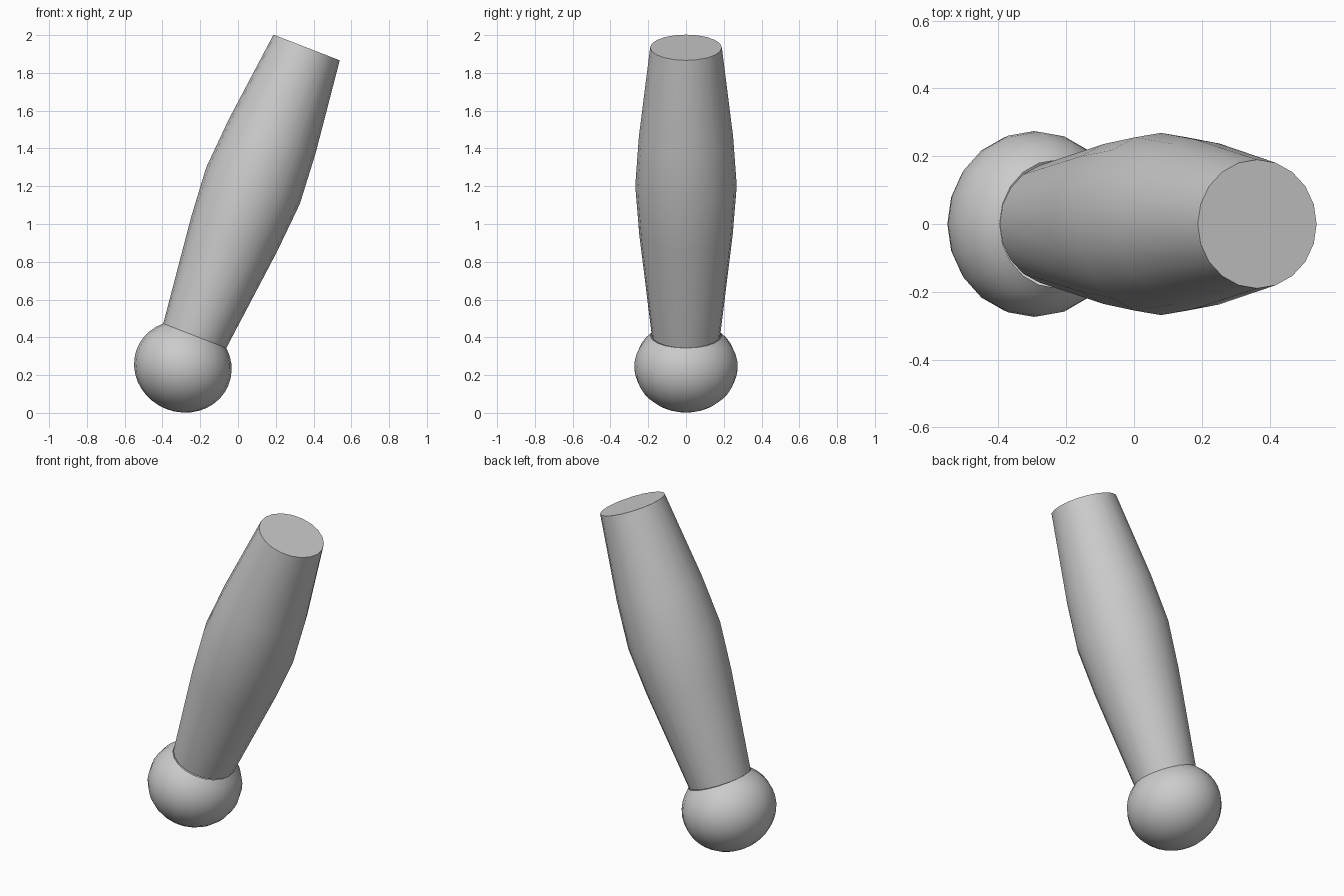
import bpy, bmesh
from math import sin, cos, pi, radians, acos

SIDES = 20
TILT = radians(21.2)
CENTRE = (-0.292, 0, 0.245)

cube = bpy.data.objects.get("Cube")
if cube:
    bpy.data.objects.remove(cube, do_unlink=True)

grey = bpy.data.materials.new("grey")
grey.use_nodes = True
colour = (0.6, 0.6, 0.6, 1)
grey.diffuse_color = colour
grey.node_tree.nodes["Principled BSDF"].inputs["Base Color"].default_value = colour


def lathe(name, profile, stretch_y=1.0, cap=False):
    """Turn (radius, height) points around the tilted axis."""
    bm = bmesh.new()
    rings = []
    for r, z in profile:
        if r < 0.001:
            rings.append([bm.verts.new((0, 0, z))] * SIDES)
            continue
        angles = [2 * pi * i / SIDES for i in range(SIDES)]
        rings.append([bm.verts.new((r * cos(a), r * stretch_y * sin(a), z)) for a in angles])
    for low, high in zip(rings, rings[1:]):
        for i in range(SIDES):
            j = (i + 1) % SIDES
            corners = [low[i], low[j], high[j], high[i]]
            bm.faces.new(list(dict.fromkeys(corners)))
    if cap:
        bm.faces.new(rings[-1])
    bmesh.ops.recalc_face_normals(bm, faces=bm.faces)
    mesh = bpy.data.meshes.new(name)
    bm.to_mesh(mesh)
    bm.free()
    mesh.materials.append(grey)
    obj = bpy.data.objects.new(name, mesh)
    obj.location = CENTRE
    obj.rotation_euler = (0, TILT, 0)
    bpy.context.collection.objects.link(obj)
    bpy.ops.object.select_all(action="DESELECT")
    obj.select_set(True)
    bpy.context.view_layer.objects.active = obj
    bpy.ops.object.shade_smooth_by_angle(angle=radians(30))
    return obj


# Slightly flattened ball, open where the limb begins
BALL_R, BALL_H, JOIN = 0.261, 0.241, 0.175
STEPS = 14
sweep = pi - acos(JOIN / BALL_H)
ball = [(BALL_R * sin(sweep * i / STEPS), -BALL_H * cos(sweep * i / STEPS))
        for i in range(STEPS + 1)]
lathe("ball_joint", ball, stretch_y=1.05)

# Limb swelling towards its middle, flat at the far end
limb = [(0.179, JOIN), (0.245, 0.75), (0.266, 1.027), (0.247, 1.306), (0.188, 1.812)]
lathe("limb", limb, stretch_y=1.01, cap=True)
